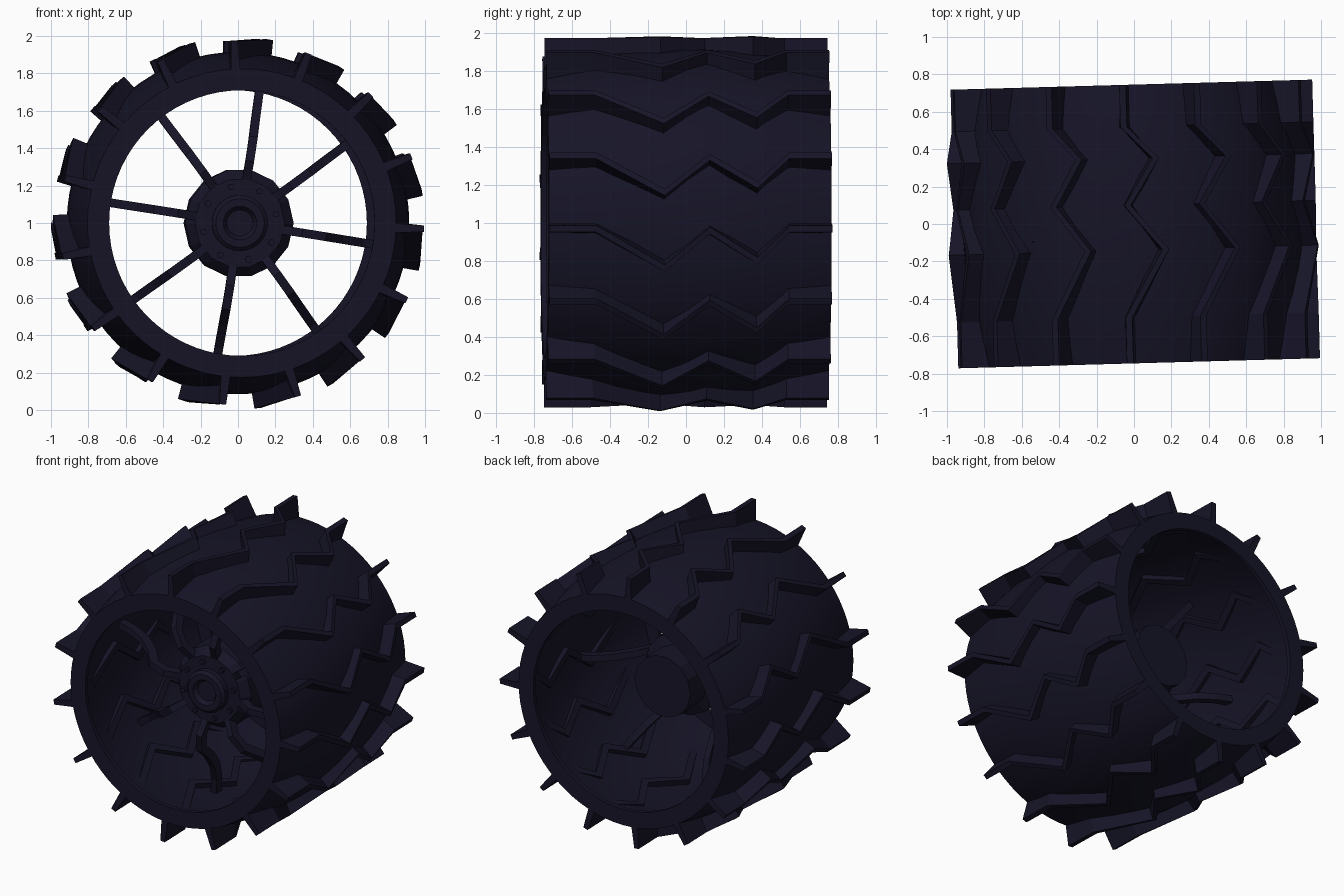
import bpy, math
from mathutils import Matrix

if "Cube" in bpy.data.objects:
    bpy.data.objects.remove(bpy.data.objects["Cube"])

TAU = 2 * math.pi
PLACE = Matrix.Translation((0, 0, 1.0)) @ Matrix.Rotation(math.radians(1.6), 4, 'Z')

metal = bpy.data.materials.new("dark_metal")
metal.diffuse_color = (0.008, 0.007, 0.02, 1)
metal.use_nodes = True
metal.node_tree.nodes["Principled BSDF"].inputs["Base Color"].default_value = metal.diffuse_color


def polar(r, a, y):
    return (r * math.cos(a), y, r * math.sin(a))


def add(name, verts, faces, smooth=False):
    me = bpy.data.meshes.new(name)
    me.from_pydata(verts, [], faces)
    me.materials.append(metal)
    ob = bpy.data.objects.new(name, me)
    bpy.context.collection.objects.link(ob)
    ob.matrix_world = PLACE
    bpy.ops.object.select_all(action='DESELECT')
    ob.select_set(True)
    bpy.context.view_layer.objects.active = ob
    bpy.ops.object.mode_set(mode='EDIT')
    bpy.ops.mesh.select_all(action='SELECT')
    bpy.ops.mesh.normals_make_consistent(inside=False)
    bpy.ops.object.mode_set(mode='OBJECT')
    if smooth:
        bpy.ops.object.shade_smooth_by_angle(angle=math.radians(30))
    return ob


def lathe(name, profile, n, closed=False, smooth=False, cx=0, cz=0):
    """Spin (radius, y) points about the wheel axle."""
    m = len(profile)
    verts = []
    for i in range(n):
        for r, y in profile:
            x, yy, z = polar(r, TAU * i / n, y)
            verts.append((x + cx, yy, z + cz))
    faces = []
    for i in range(n):
        a, b = i * m, (i + 1) % n * m
        for j in range(m if closed else m - 1):
            k = (j + 1) % m
            faces.append((a + j, a + k, b + k, b + j))
    if not closed:
        faces.append([i * m for i in range(n)])
        faces.append([i * m + m - 1 for i in range(n)])
    return add(name, verts, faces, smooth)


def sweep(sections):
    """Faces joining a run of four-cornered sections, with end caps."""
    n = len(sections)
    verts = [v for s in sections for v in s]
    faces = [(0, 1, 2, 3), tuple(4 * (n - 1) + k for k in range(4))]
    for i in range(n - 1):
        for k in range(4):
            j = (k + 1) % 4
            faces.append((4 * i + k, 4 * i + j, 4 * i + 4 + j, 4 * i + 4 + k))
    return verts, faces


def repeat(name, builder, angles):
    verts, faces = [], []
    for a in angles:
        v, f = builder(a)
        o = len(verts)
        verts += v
        faces += [tuple(i + o for i in q) for q in f]
    return add(name, verts, faces)


# Barrel-shaped skin with a flat lip at each end
W = 0.745
ys = [-W + 2 * W * i / 12 for i in range(13)]


def skin_r(y):
    return 0.915 - 0.09 * (abs(y) / W) ** 2


outer = [(skin_r(y), y) for y in ys]
inner = [(skin_r(y) - 0.02, y * 0.96) for y in reversed(ys)]
lathe("drum_skin", outer + [(0.71, W), (0.71, W * 0.96)] + inner
      + [(0.71, -W * 0.96), (0.71, -W)], 72, closed=True, smooth=True)

# Zigzag tread bars
ZIGZAG = [(-W, 0), (-0.5, 0), (-0.14, 0.21), (0.10, 0.01),
          (0.35, 0.17), (0.52, 0), (W, 0)]


def tread(a):
    secs = []
    for y, off in ZIGZAG:
        c, top = a - off, 0.974 + 0.1 * off
        low = 0.80 if abs(y) > 0.7 else 0.855
        secs.append([polar(low, c - 0.032, y), polar(top, c - 0.018, y),
                     polar(top, c + 0.018, y), polar(low, c + 0.032, y)])
    return sweep(secs)


angles = []
for k in range(15):
    t = math.radians(24 * k)
    angles.append(t - math.radians(1.8 + 1.8 * math.sin(t)))
repeat("tread_bars", tread, angles)

# Curved spokes
PATH = [(0.22, -0.30), (0.34, -0.36), (0.45, -0.33), (0.54, -0.22),
        (0.66, -0.12), (0.78, -0.07), (0.91, -0.05)]


def spoke(a):
    secs = []
    for i, (r, y) in enumerate(PATH):
        r0, y0 = PATH[max(i - 1, 0)]
        r1, y1 = PATH[min(i + 1, len(PATH) - 1)]
        d = math.hypot(r1 - r0, y1 - y0)
        nr, ny = -(y1 - y0) / d * 0.03, (r1 - r0) / d * 0.03
        t = 0.023
        sec = []
        for s, u in ((1, t), (1, -t), (-1, -t), (-1, t)):
            rr, yy = r + s * nr, y + s * ny
            sec.append((rr * math.cos(a) - u * math.sin(a), yy,
                        rr * math.sin(a) + u * math.cos(a)))
        secs.append(sec)
    return sweep(secs)


repeat("spokes", spoke, [math.radians(81 + 45 * k) for k in range(8)])

# Hub with stepped front face and bolts
lathe("hub", [(0.20, -0.34), (0.24, -0.34), (0.29, -0.28), (0.29, 0.05),
              (0.22, 0.08), (0.22, 0.28)], 14)
lathe("hub_cap", [(0.07, -0.37), (0.09, -0.40), (0.13, -0.40),
                  (0.15, -0.38), (0.15, -0.33)], 24)
for k in range(8):
    x, _, z = polar(0.2, math.radians(58.5 + 45 * k), 0)
    lathe("hub_bolt", [(0.018, -0.365), (0.018, -0.32)], 6, cx=x, cz=z)
